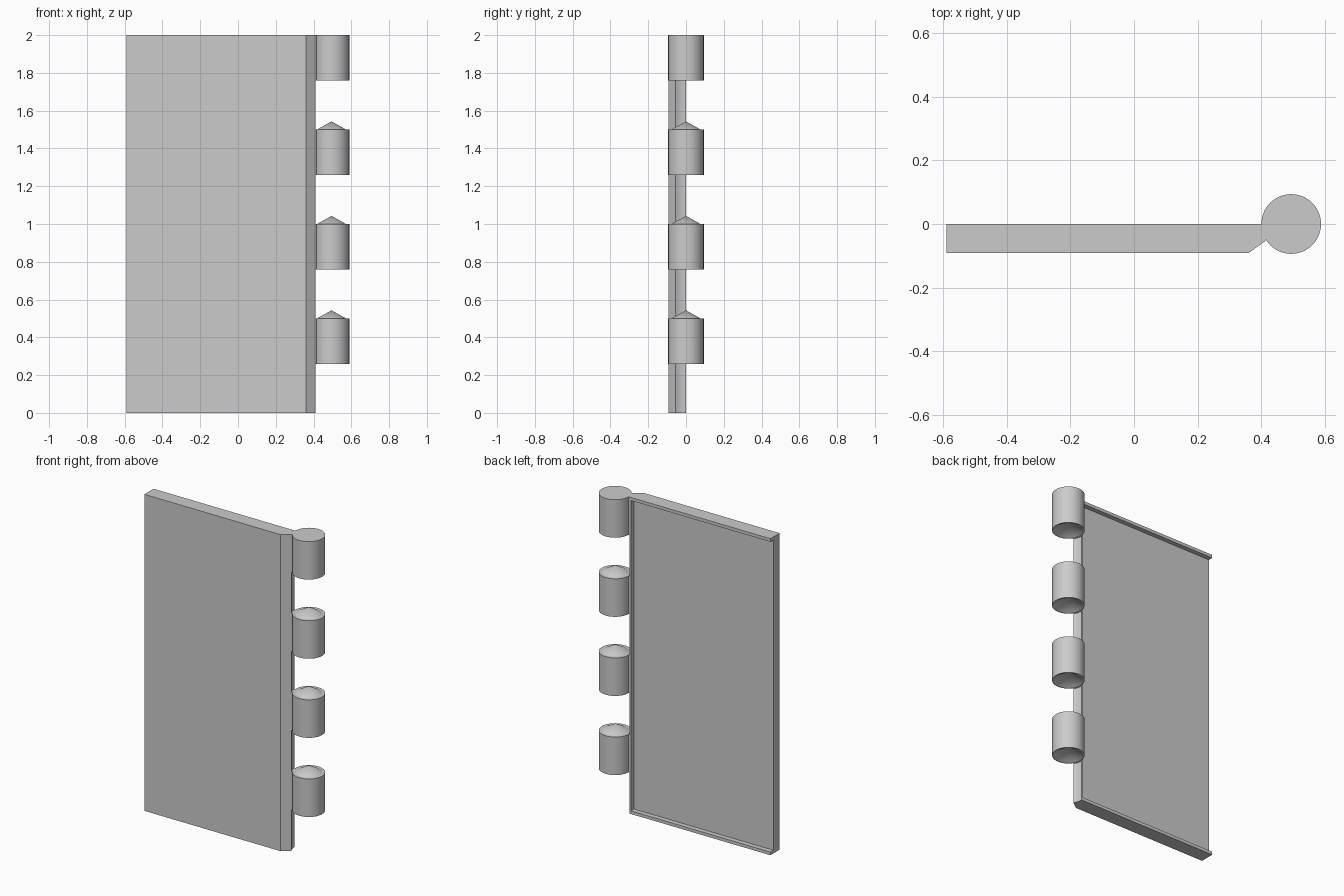
import bpy, bmesh, math

if "Cube" in bpy.data.objects:
    bpy.data.objects.remove(bpy.data.objects["Cube"])

PIN_X, BARREL_R, GAP_R = 0.495, 0.094, 0.1
BARREL_H, TIP = 0.24, 0.043

grey = bpy.data.materials.new("plain grey")
grey.diffuse_color = (0.6, 0.6, 0.6, 1)
grey.use_nodes = True
grey.node_tree.nodes["Principled BSDF"].inputs["Base Color"].default_value = grey.diffuse_color


def finish(bm, name, smooth=True):
    bmesh.ops.recalc_face_normals(bm, faces=bm.faces)
    mesh = bpy.data.meshes.new(name)
    bm.to_mesh(mesh)
    bm.free()
    mesh.materials.append(grey)
    ob = bpy.data.objects.new(name, mesh)
    bpy.context.collection.objects.link(ob)
    bpy.ops.object.select_all(action='DESELECT')
    ob.select_set(True)
    bpy.context.view_layer.objects.active = ob
    if smooth:
        bpy.ops.object.shade_smooth_by_angle(angle=math.radians(25))
    return ob


def prism(name, outline, z0, z1, smooth=True):
    """Extrude an xy outline upwards from z0 to z1."""
    bm = bmesh.new()
    face = bm.faces.new([bm.verts.new((x, y, z0)) for x, y in outline])
    geom = bmesh.ops.extrude_face_region(bm, geom=[face])["geom"]
    bmesh.ops.translate(bm, vec=(0, 0, z1 - z0),
                        verts=[g for g in geom if isinstance(g, bmesh.types.BMVert)])
    return finish(bm, name, smooth)


def lathe(name, profile, steps=64):
    """Spin an (r, z) profile around the hinge pin axis."""
    bm = bmesh.new()
    vs = [bm.verts.new((PIN_X + r, 0, z)) for r, z in profile]
    es = [bm.edges.new(p) for p in zip(vs, vs[1:])]
    bmesh.ops.spin(bm, geom=vs + es, cent=(PIN_X, 0, 0), axis=(0, 0, 1),
                   angle=2 * math.pi, steps=steps)
    bmesh.ops.remove_doubles(bm, verts=bm.verts, dist=1e-5)
    return finish(bm, name)


# Hollowed hinge edge, running from the back face towards the front chamfer
arc = [(PIN_X - GAP_R * math.cos(a), -GAP_R * math.sin(a))
       for a in (math.radians(33.4) * i / 8 for i in range(9))]

# Door leaf with a shallow back panel that is open on the free side
leaf = prism("door_leaf", [(-0.59, 0), (-0.59, -0.092), (0.36, -0.092)] + arc[::-1],
             0, 2, False)
cutter = prism("panel_cutter", [(-0.7, -0.03), (0.385, -0.03), (0.385, 0.1), (-0.7, 0.1)],
               0.02, 1.98, False)
cutter.hide_render = True
bpy.context.view_layer.objects.active = leaf
mod = leaf.modifiers.new("panel", 'BOOLEAN')
mod.object = cutter
mod.solver = 'EXACT'
bpy.ops.object.modifier_apply(modifier=mod.name)
bpy.data.objects.remove(cutter)
bpy.ops.object.select_all(action='DESELECT')
leaf.select_set(True)
bpy.ops.object.shade_smooth_by_angle(angle=math.radians(25))

# Hinge barrels: conical socket below, conical tip above except on the top one
for i, top in enumerate((0.5, 1.0, 1.5, 2.0)):
    low = top - BARREL_H
    profile = [(0, low + 0.048), (0.085, low), (BARREL_R, low), (BARREL_R, top)]
    profile += [(0, top)] if top == 2.0 else [(0.077, top), (0, top + TIP)]
    lathe(f"hinge_barrel_{i + 1}", profile)
    # Web joining the barrel to the leaf
    prism(f"hinge_web_{i + 1}", arc + [(0.415, -0.05), (0.406, -0.03), (0.402, 0)], low, top)
